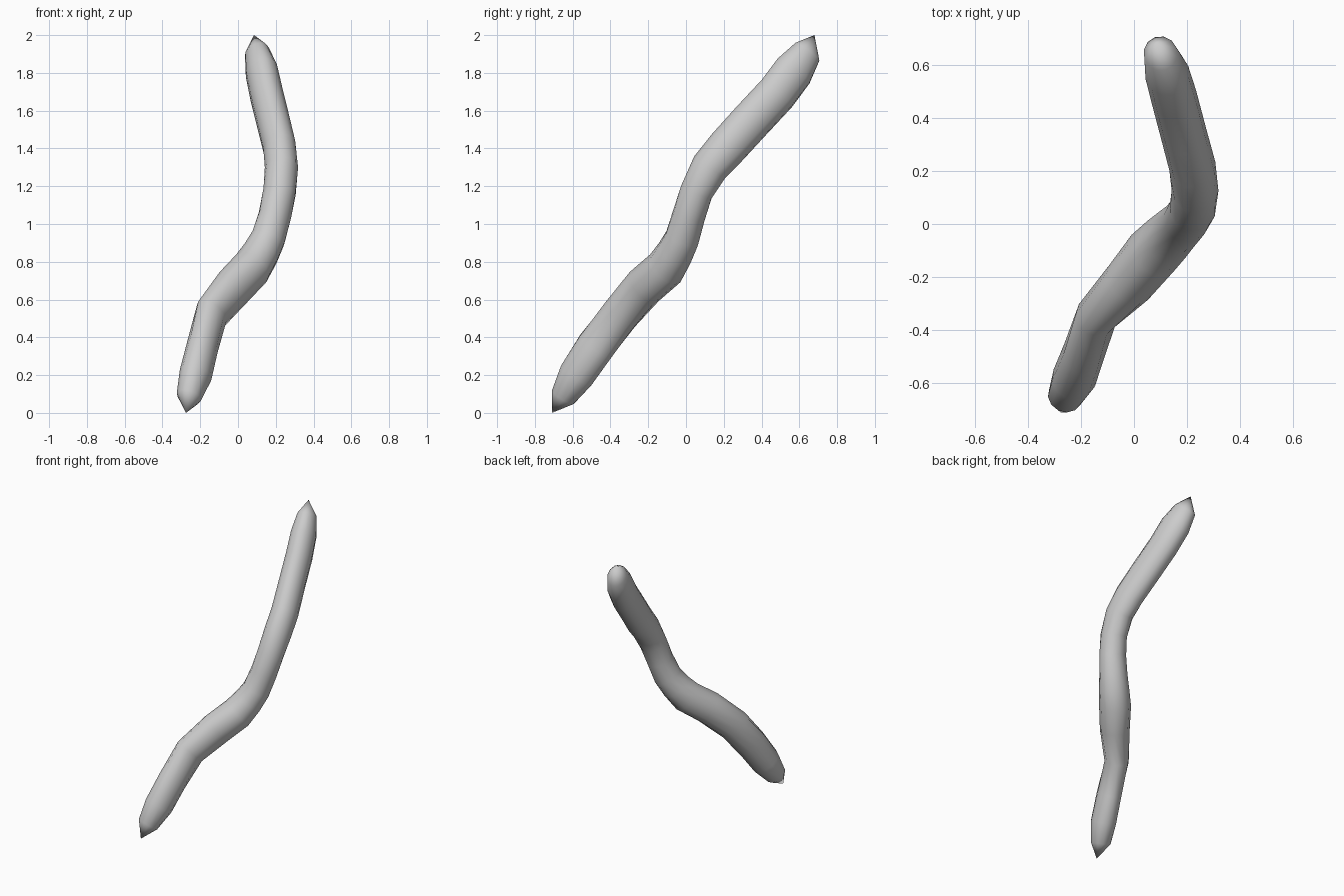
import bpy
import bmesh
import math
from mathutils import Vector

if "Cube" in bpy.data.objects:
    bpy.data.objects.remove(bpy.data.objects["Cube"], do_unlink=True)

SIDES = 12

# Centre line of the tube: x, y, z, sideways radius, upright radius
STATIONS = [
    (-.26, -.65, .085, .066, .07),
    (-.225, -.58, .2, .084, .1),
    (-.188, -.48, .35, .08, .106),
    (-.14, -.345, .525, .08, .108),
    (-.02, -.22, .67, .098, .112),
    (.07, -.11, .765, .105, .11),
    (.12, -.06, .845, .1, .1),
    (.16, -.02, .925, .093, .093),
    (.195, .015, 1.045, .088, .088),
    (.22, .055, 1.17, .088, .09),
    (.23, .125, 1.3, .088, .1),
    (.22, .217, 1.405, .088, .108),
    (.187, .34, 1.54, .087, .11),
    (.15, .48, 1.69, .087, .11),
    (.124, .57, 1.81, .084, .11),
    (.1, .642, 1.91, .064, .082),
]
BOTTOM_TIP = Vector((-.275, -.71, 0))
TOP_TIP = Vector((.085, .68, 2))


def make_material(name, colour):
    material = bpy.data.materials.new(name)
    material.use_nodes = True
    material.diffuse_color = colour
    shader = material.node_tree.nodes["Principled BSDF"]
    shader.inputs["Base Color"].default_value = colour
    return material


def add_ring(bm, centre, tangent, side_radius, upright_radius):
    """Add an oval ring of vertices square to the tangent."""
    side = tangent.cross(Vector((0, 0, 1))).normalized()
    upright = side.cross(tangent).normalized()
    ring = []
    for step in range(SIDES):
        angle = math.tau * step / SIDES
        offset = side * math.cos(angle) * side_radius
        offset += upright * math.sin(angle) * upright_radius
        ring.append(bm.verts.new(centre + offset))
    return ring


def build_tube(name, material):
    bm = bmesh.new()
    centres = [Vector(station[:3]) for station in STATIONS]
    last = len(centres) - 1

    # Rings follow the bends of the centre line
    rings = []
    for index, station in enumerate(STATIONS):
        before = centres[max(index - 1, 0)]
        after = centres[min(index + 1, last)]
        tangent = (after - before).normalized()
        rings.append(add_ring(bm, centres[index], tangent, *station[3:]))

    # Tube wall and pointed ends
    bottom, top = bm.verts.new(BOTTOM_TIP), bm.verts.new(TOP_TIP)
    for step in range(SIDES):
        following = (step + 1) % SIDES
        for lower, upper in zip(rings, rings[1:]):
            bm.faces.new((lower[step], lower[following],
                          upper[following], upper[step]))
        bm.faces.new((bottom, rings[0][following], rings[0][step]))
        bm.faces.new((top, rings[-1][step], rings[-1][following]))
    bmesh.ops.recalc_face_normals(bm, faces=bm.faces[:])

    mesh = bpy.data.meshes.new(name)
    bm.to_mesh(mesh)
    bm.free()
    mesh.materials.append(material)
    tube = bpy.data.objects.new(name, mesh)
    bpy.context.collection.objects.link(tube)
    return tube


tube = build_tube("curved_tube", make_material("light_grey", (.6, .6, .6, 1)))

# Smooth shading along the tube
bpy.ops.object.select_all(action="DESELECT")
tube.select_set(True)
bpy.context.view_layer.objects.active = tube
bpy.ops.object.shade_smooth_by_angle(angle=math.radians(40))
